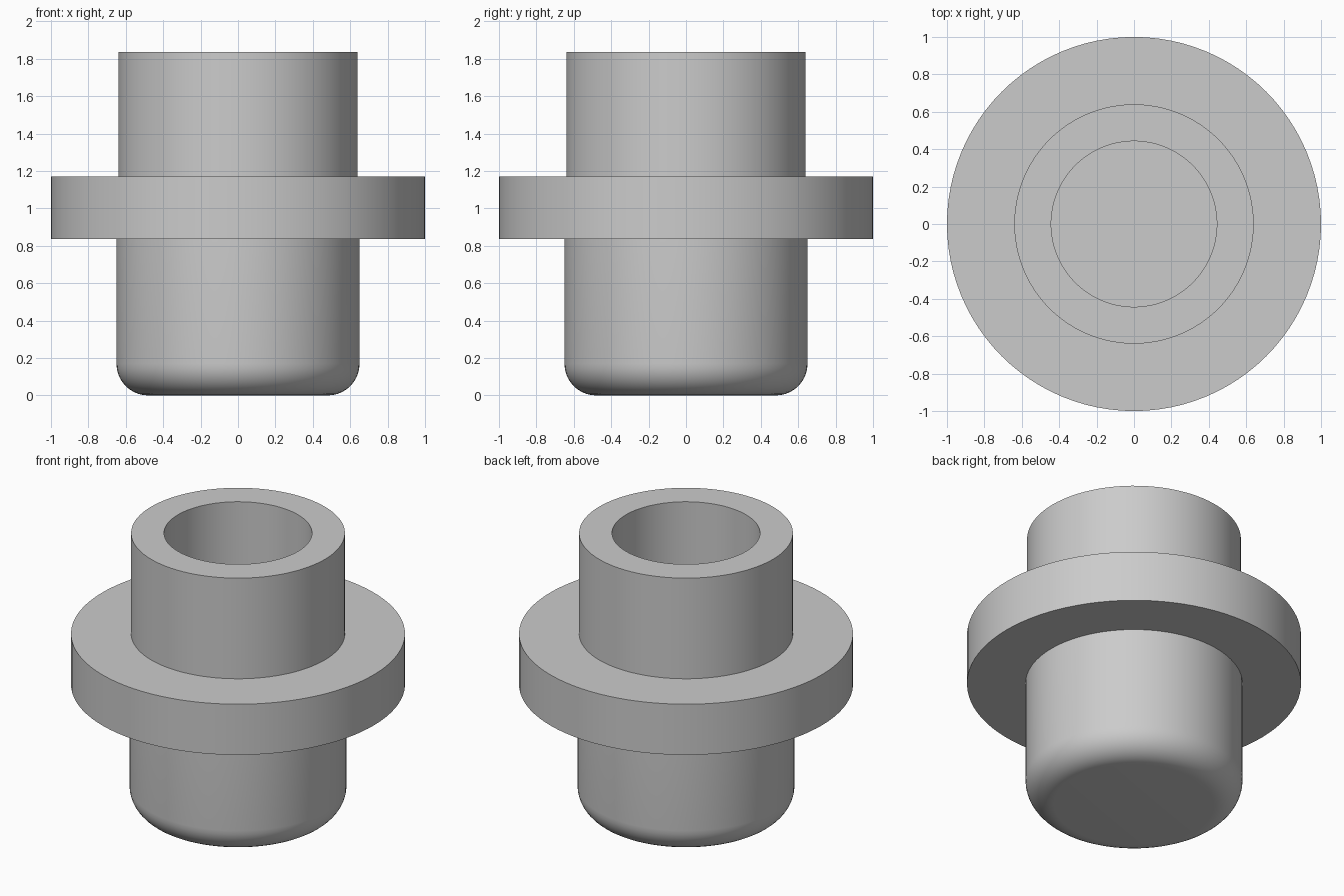
import bpy, bmesh, math

cube = bpy.data.objects.get("Cube")
if cube:
    bpy.data.objects.remove(cube, do_unlink=True)

grey = bpy.data.materials.new("plain_grey")
grey.use_nodes = True
colour = (0.6, 0.6, 0.6, 1)
grey.diffuse_color = colour
grey.node_tree.nodes["Principled BSDF"].inputs["Base Color"].default_value = colour


def lathe(name, profile, closed=False, steps=96):
    """Spin an (r, z) profile about the z axis."""
    bm = bmesh.new()
    verts = [bm.verts.new((r, 0, z)) for r, z in profile]
    pairs = list(zip(verts, verts[1:]))
    if closed:
        pairs.append((verts[-1], verts[0]))
    edges = [bm.edges.new(p) for p in pairs]
    bmesh.ops.spin(bm, geom=verts + edges, cent=(0, 0, 0), axis=(0, 0, 1),
                   angle=math.tau, steps=steps)
    bmesh.ops.remove_doubles(bm, verts=bm.verts, dist=1e-4)
    bmesh.ops.recalc_face_normals(bm, faces=bm.faces)
    mesh = bpy.data.meshes.new(name)
    bm.to_mesh(mesh)
    bm.free()
    mesh.materials.append(grey)
    obj = bpy.data.objects.new(name, mesh)
    bpy.context.collection.objects.link(obj)
    bpy.ops.object.select_all(action='DESELECT')
    obj.select_set(True)
    bpy.context.view_layer.objects.active = obj
    bpy.ops.object.shade_smooth_by_angle(angle=math.radians(30))
    return obj


def ring(name, inner, outer, bottom, top):
    return lathe(name, [(inner, bottom), (outer, bottom), (outer, top), (inner, top)], True)


# Solid lower body with a rounded bottom edge
radius, fillet, body_top = 0.65, 0.17, 0.84
arc = [(radius - fillet + fillet * math.sin(a), fillet - fillet * math.cos(a))
       for a in (math.pi / 2 * i / 10 for i in range(11))]
lathe("lower_body", [(0, 0)] + arc + [(radius, body_top), (0, body_top)])

# Wide collar around the middle
ring("flange", 0.6, 1.0, 0.835, 1.17)

# Upper sleeve with a blind bore, its floor being the top of the body
ring("upper_sleeve", 0.443, 0.64, 0.8, 1.835)
